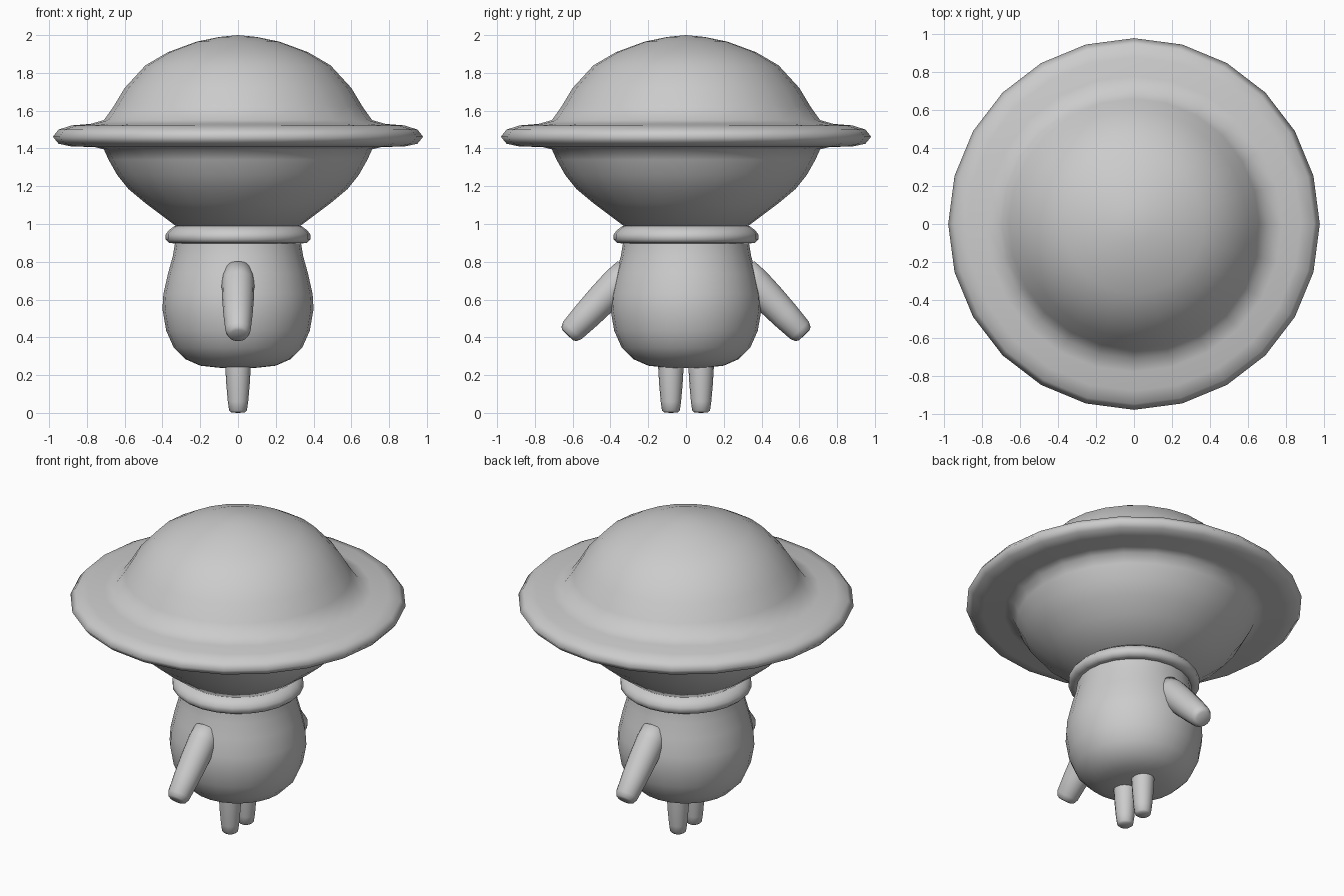
import bpy, bmesh, math
from mathutils import Vector

cube = bpy.data.objects.get("Cube")
if cube:
    bpy.data.objects.remove(cube)

# Single matte grey
grey = bpy.data.materials.new("plain_grey")
grey.use_nodes = True
colour = (0.6, 0.6, 0.6, 1)
grey.diffuse_color = colour
grey.node_tree.nodes["Principled BSDF"].inputs["Base Color"].default_value = colour


def lathe(name, profile, sides=24, start=(0, 0, 0), axis=(0, 0, 1), closed=False):
    """Spin (radius, height) points around an axis, listed from bottom to top."""
    bm = bmesh.new()
    rings = []
    for r, h in profile:
        if r == 0:
            rings.append([bm.verts.new((0, 0, h))] * sides)
        else:
            angles = [math.tau * i / sides for i in range(sides)]
            rings.append([bm.verts.new((r * math.cos(a), r * math.sin(a), h)) for a in angles])
    pairs = list(zip(rings, rings[1:]))
    if closed:
        pairs.append((rings[-1], rings[0]))
    for low, high in pairs:
        for i in range(sides):
            j = (i + 1) % sides
            corners = list(dict.fromkeys((low[i], low[j], high[j], high[i])))
            bm.faces.new(corners)
    bmesh.ops.recalc_face_normals(bm, faces=bm.faces)
    mesh = bpy.data.meshes.new(name)
    bm.to_mesh(mesh)
    bm.free()
    mesh.materials.append(grey)
    mesh.shade_smooth()
    obj = bpy.data.objects.new(name, mesh)
    obj.location = start
    obj.rotation_euler = Vector(axis).to_track_quat("Z", "Y").to_euler()
    bpy.context.collection.objects.link(obj)
    return obj


# Wide head with its domed crown and brim
lathe("head", [(0, 0.99), (0.33, 0.99), (0.49, 1.11), (0.58, 1.185), (0.64, 1.26),
               (0.685, 1.34), (0.71, 1.395), (0.76, 1.408), (0.88, 1.41),
               (0.95, 1.425), (0.98, 1.462), (0.95, 1.5), (0.88, 1.522),
               (0.78, 1.53), (0.71, 1.55), (0.66, 1.62), (0.6, 1.72),
               (0.49, 1.84), (0.37, 1.91), (0.22, 1.965), (0.1, 1.99), (0, 2)])

# Collar ring
lathe("collar", [(0.32, 0.895), (0.365, 0.9), (0.383, 0.918), (0.383, 0.945),
                 (0.365, 0.968), (0.335, 0.99), (0.32, 0.99)], closed=True)

# Pear-shaped body
lathe("body", [(0, 0.238), (0.1, 0.239), (0.2, 0.25), (0.28, 0.285), (0.34, 0.345),
               (0.38, 0.435), (0.4, 0.55), (0.395, 0.63), (0.37, 0.74),
               (0.345, 0.83), (0.335, 0.89), (0.33, 0.95), (0, 0.95)])

# Arms and legs on both sides
for side, word in ((-1, "front"), (1, "back")):
    lathe(word + "_arm", [(0, 0), (0.08, 0.02), (0.087, 0.1), (0.084, 0.22), (0.077, 0.34),
                          (0.067, 0.45), (0.055, 0.477), (0.04, 0.485), (0, 0.487)],
          16, (0, side * 0.29, 0.762), (0, side * 0.69, -0.72))
    lathe(word + "_leg", [(0, 0), (0.035, 0.002), (0.047, 0.012), (0.054, 0.06),
                          (0.062, 0.15), (0.068, 0.25), (0.068, 0.32), (0, 0.32)],
          16, (0, side * 0.08, 0))
